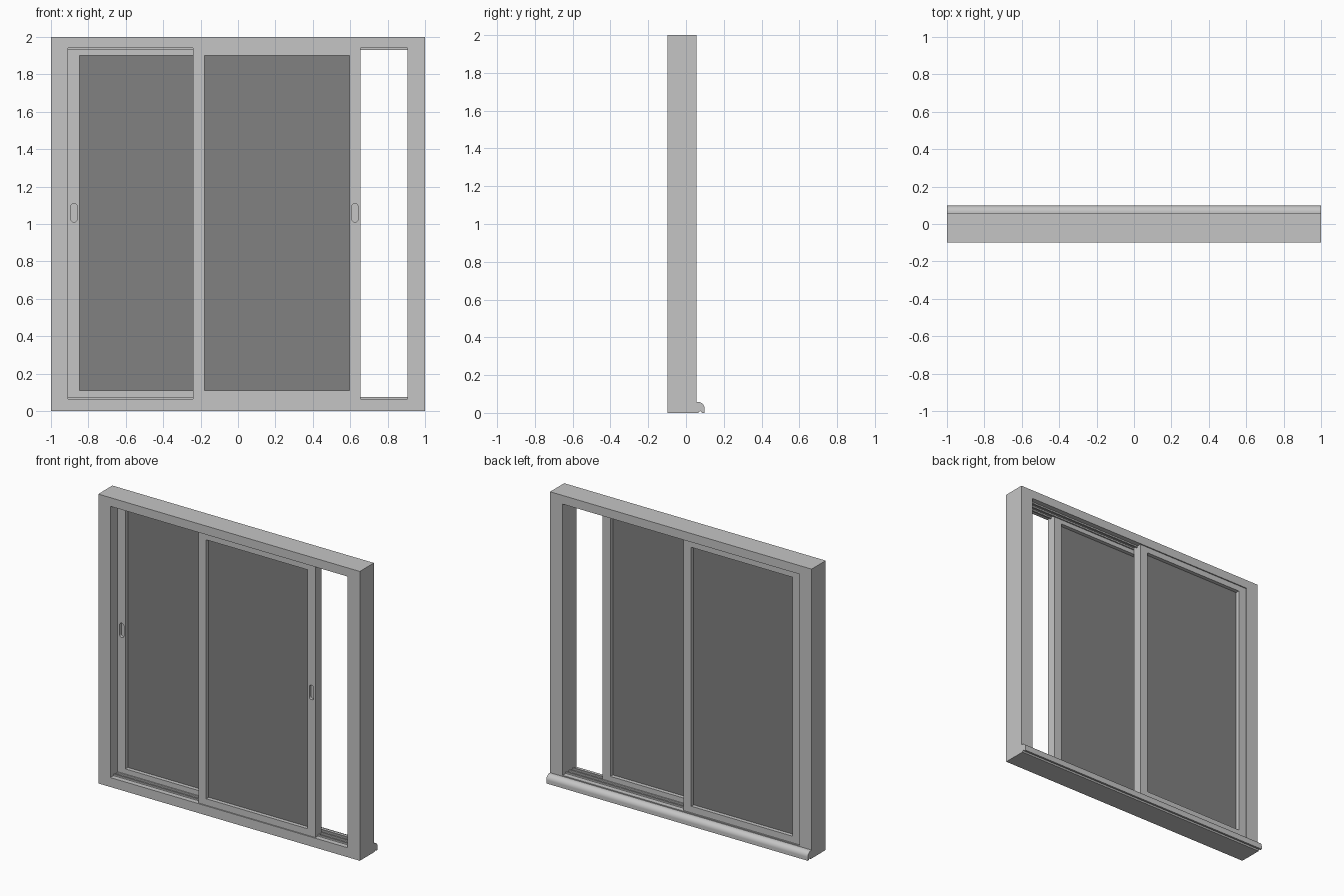
import bpy, bmesh, math

cube = bpy.data.objects.get("Cube")
if cube:
    bpy.data.objects.remove(cube, do_unlink=True)


def material(name, value):
    mat = bpy.data.materials.new(name)
    colour = (value, value, value, 1)
    mat.diffuse_color = colour
    mat.use_nodes = True
    mat.node_tree.nodes["Principled BSDF"].inputs["Base Color"].default_value = colour
    return mat


FRAME = material("light grey frame", 0.56)
GLASS = material("dark grey glass", 0.22)


def finish(name, bm, mat):
    bmesh.ops.recalc_face_normals(bm, faces=bm.faces)
    mesh = bpy.data.meshes.new(name)
    bm.to_mesh(mesh)
    bm.free()
    mesh.materials.append(mat)
    obj = bpy.data.objects.new(name, mesh)
    bpy.context.collection.objects.link(obj)
    return obj


def box(name, x, y, z, mat):
    bm = bmesh.new()
    bmesh.ops.create_cube(bm, size=1)
    for v in bm.verts:
        v.co = [lo + (c + 0.5) * (hi - lo) for c, (lo, hi) in zip(v.co, (x, y, z))]
    return finish(name, bm, mat)


def ring(name, outer, inner, y, mat):
    """Rectangular border: outer and inner are (x0, x1, z0, z1)."""
    bm = bmesh.new()

    def loop(rect, depth):
        x0, x1, z0, z1 = rect
        return [bm.verts.new((a, depth, b))
                for a, b in ((x0, z0), (x1, z0), (x1, z1), (x0, z1))]

    loops = [loop(outer, y[0]), loop(inner, y[0]), loop(inner, y[1]), loop(outer, y[1])]
    for i in range(4):
        a, b = loops[i], loops[(i + 1) % 4]
        for j in range(4):
            k = (j + 1) % 4
            bm.faces.new((a[j], a[k], b[k], b[j]))
    return finish(name, bm, mat)


def extrude(name, points, axis_vector, mat):
    bm = bmesh.new()
    face = bm.faces.new([bm.verts.new(p) for p in points])
    new = bmesh.ops.extrude_face_region(bm, geom=[face])["geom"]
    bmesh.ops.translate(bm, vec=axis_vector,
                        verts=[g for g in new if isinstance(g, bmesh.types.BMVert)])
    return finish(name, bm, mat)


def finger_pull(sash, x, z, y):
    """Cuts a pill-shaped recess into the front of a stile."""
    r, half, n = 0.017, 0.033, 10
    pts = []
    for side in (1, -1):
        for i in range(n + 1):
            a = math.pi * i / n + (0 if side > 0 else math.pi)
            pts.append((x + r * math.cos(a), y - 0.02, z + side * half + r * math.sin(a)))
    cutter = extrude("finger_pull_cutter", pts, (0, 0.04, 0), FRAME)
    mod = sash.modifiers.new("finger_pull", "BOOLEAN")
    mod.operation, mod.solver, mod.object = "DIFFERENCE", "EXACT", cutter
    bpy.context.view_layer.objects.active = sash
    bpy.ops.object.modifier_apply(modifier=mod.name)
    bpy.data.objects.remove(cutter, do_unlink=True)


# Outer frame
LOW, HIGH = 0.065, 1.94
LEFT, RIGHT = -0.908, 0.905
ring("outer_frame", (-1, 1, 0, 2), (LEFT, RIGHT, LOW, HIGH), (-0.098, 0.056), FRAME)

# Sliding sashes with glass and finger pulls
STILE, WIDTH = 0.06, 0.895
for name, x0, y0, pull_x in (("front_sash", -0.24, -0.09, 0.625),
                             ("back_sash", LEFT, -0.018, -0.877)):
    x1, y1 = x0 + WIDTH, y0 + 0.066
    pane = (x0 + STILE, x1 - STILE, 0.11, 1.9)
    sash = ring(name, (x0, x1, LOW, HIGH), pane, (y0, y1), FRAME)
    finger_pull(sash, pull_x, 1.06, y0)
    mid = (y0 + y1) / 2
    box(name + "_glass", pane[:2], (mid - 0.006, mid + 0.006), pane[2:], GLASS)

# Track rails at sill and head
for label, z in (("bottom", (LOW, LOW + 0.01)), ("top", (HIGH - 0.01, HIGH))):
    for i, y in enumerate((-0.057, -0.021, 0.015)):
        box(f"{label}_track_{i + 1}", (LEFT, RIGHT), (y - 0.006, y + 0.006), z, FRAME)

# Rounded back sill with a drip groove underneath
profile = [(0.05, 0), (0.05, 0.058)]
for i in range(13):
    a = math.pi / 2 * (1 - i / 12)
    profile.append((0.063 + 0.035 * math.cos(a), 0.023 + 0.035 * math.sin(a)))
profile.append((0.098, 0))
for i in range(9):
    a = math.pi * i / 8
    profile.append((0.075 + 0.009 * math.cos(a), 0.009 * math.sin(a)))
sill = extrude("back_sill", [(-1, y, z) for y, z in profile], (2, 0, 0), FRAME)

# Smooth the sill curve, keeping sharp edges
bpy.ops.object.select_all(action="DESELECT")
sill.select_set(True)
bpy.context.view_layer.objects.active = sill
bpy.ops.object.shade_smooth_by_angle(angle=math.radians(30))
